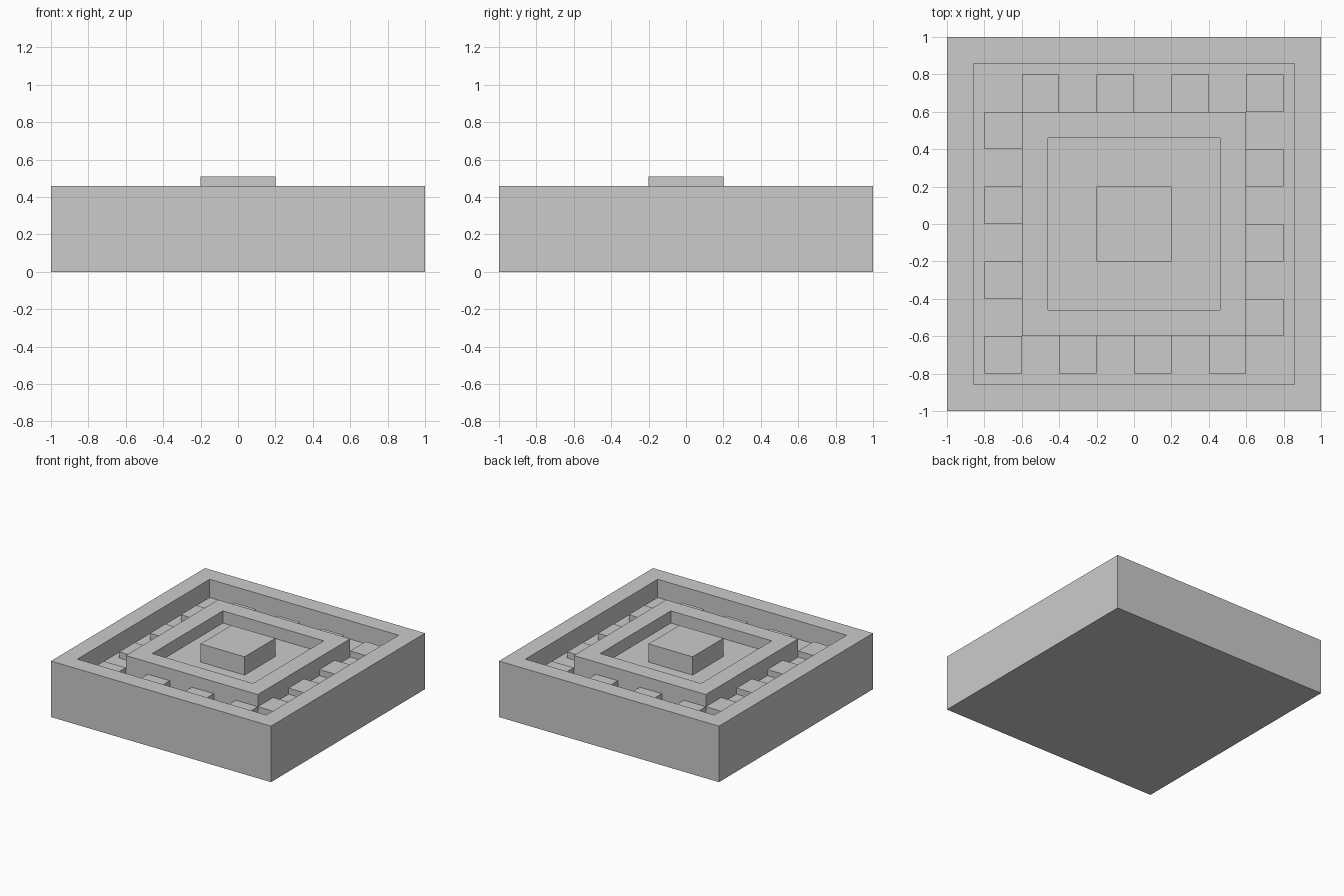
import bpy, bmesh

if "Cube" in bpy.data.objects:
    bpy.data.objects.remove(bpy.data.objects["Cube"])

RIM, FLOOR, TILE, TOP = 0.46, 0.31, 0.36, 0.51


def block(name, x0, x1, y0, y1, z0, z1, inset=0.0, depth=0.0):
    """Box; with inset > 0 a square recess of the given depth is sunk in its top."""
    bm = bmesh.new()
    bmesh.ops.create_cube(bm, size=1)
    for v in bm.verts:
        v.co = ((x0 + x1) / 2 + v.co.x * (x1 - x0),
                (y0 + y1) / 2 + v.co.y * (y1 - y0),
                (z0 + z1) / 2 + v.co.z * (z1 - z0))
    if inset:
        bm.normal_update()
        top = max(bm.faces, key=lambda f: f.calc_center_median().z)
        bmesh.ops.inset_region(bm, faces=[top], thickness=inset)
        pit = bmesh.ops.extrude_discrete_faces(bm, faces=[top])["faces"][0]
        for v in pit.verts:
            v.co.z -= depth
    bmesh.ops.recalc_face_normals(bm, faces=bm.faces)
    mesh = bpy.data.meshes.new(name)
    bm.to_mesh(mesh)
    bm.free()
    obj = bpy.data.objects.new(name, mesh)
    bpy.context.collection.objects.link(obj)
    return obj


# Square tray with a raised rim
block("tray", -1, 1, -1, 1, 0, RIM, 0.2, RIM - FLOOR)

# Inner square ring with a shallow pit, and the block in its centre
block("inner_ring", -0.6, 0.6, -0.6, 0.6, FLOOR, RIM, 0.2, RIM - TILE)
block("centre_block", -0.2, 0.2, -0.2, 0.2, TILE, TOP)

# Raised tiles on every other square of the channel
for i in range(8):
    for j in range(8):
        on_border = i in (0, 7) or j in (0, 7)
        if on_border and (i + j) % 2 == 0:
            x, y = -0.8 + 0.2 * i, -0.8 + 0.2 * j
            block("channel_tile", x, x + 0.2, y, y + 0.2, FLOOR, TILE)
